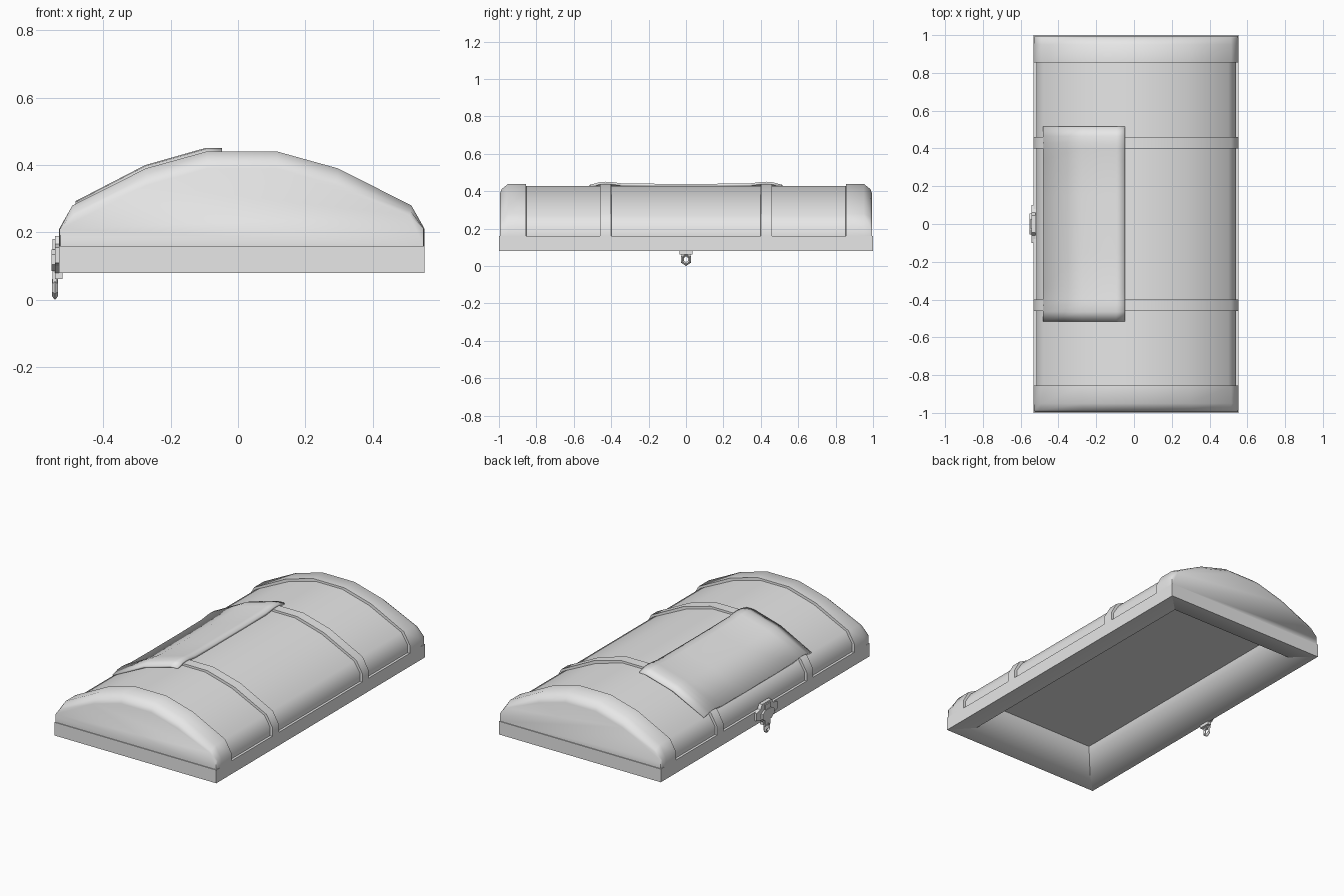
import bpy, bmesh, math

old = bpy.data.objects.get("Cube")
if old:
    bpy.data.objects.remove(old, do_unlink=True)

CX = 0.0115        # middle of the lid across x
HALF = 0.5425      # half of the lid's width
FRONT = -0.531     # side that carries the latch

grey = bpy.data.materials.new("light_grey")
grey.use_nodes = True
grey.diffuse_color = (0.8, 0.8, 0.8, 1)
grey.node_tree.nodes["Principled BSDF"].inputs["Base Color"].default_value = (0.8, 0.8, 0.8, 1)


def finish(name, bm, angle=0):
    """Turn a bmesh into a named, shaded object."""
    bmesh.ops.recalc_face_normals(bm, faces=bm.faces[:])
    mesh = bpy.data.meshes.new(name)
    bm.to_mesh(mesh)
    bm.free()
    obj = bpy.data.objects.new(name, mesh)
    bpy.context.collection.objects.link(obj)
    mesh.materials.append(grey)
    bpy.ops.object.select_all(action='DESELECT')
    obj.select_set(True)
    bpy.context.view_layer.objects.active = obj
    if angle:
        bpy.ops.object.shade_smooth_by_angle(angle=math.radians(angle))
    return obj


def loft(bm, sections, caps=False):
    """Skin a run of equal-length point rows."""
    rows = [[bm.verts.new(p) for p in row] for row in sections]
    for a, b in zip(rows, rows[1:]):
        for i in range(len(a) - 1):
            bm.faces.new((a[i], a[i + 1], b[i + 1], b[i]))
    if caps:
        bm.faces.new(rows[0])
        bm.faces.new(rows[-1])


def arch(y, side=0.0, drop=0.0):
    """Cross-section of the lid, pulled in at the sides and the crown."""
    half = [(HALF, 0.16, 0), (HALF, 0.21, 0), (0.503, 0.28, 0.6),
            (0.285, 0.39, 1), (0.105, 0.44, 1)]
    pts = [(h - side, z - drop * k) for h, z, k in half]
    return ([(CX - h, y, z) for h, z in pts]
            + [(CX + h, y, z) for h, z in reversed(pts)])


# Base frame with a hollow underside: rim, leaning inner walls and flat ceiling
bm = bmesh.new()
loops = []
for inset, z in [(0.03, 0.16), (0, 0.16), (0, 0.08), (0.12, 0.085), (0.17, 0.235)]:
    loops.append([bm.verts.new((CX + sx * (HALF - inset), sy * (1 - inset), z))
                  for sx, sy in [(-1, -1), (1, -1), (1, 1), (-1, 1)]])
for a, b in zip(loops, loops[1:]):
    for i in range(4):
        j = (i + 1) % 4
        bm.faces.new((a[i], a[j], b[j], b[i]))
bm.faces.new(loops[-1])
lip = loops[3]
for f in bm.faces:
    f.smooth = True
for e in bm.edges:
    e.smooth = all(v in lip for v in e.verts)
finish("base_frame", bm)

# Arched lid: rounded end bands, recessed panels and two raised straps
RECESS = (0.015, 0.012)
half_run = [(0.995, 0.004, 0.05), (0.985, 0.002, 0.028), (0.95, 0, 0), (0.855, 0, 0),
            (0.854, *RECESS), (0.461, *RECESS), (0.46, 0, 0), (0.4, 0, 0), (0.399, *RECESS)]
run = [(-y, s, d) for y, s, d in half_run] + half_run[::-1]
bm = bmesh.new()
loft(bm, [arch(*r) for r in run], caps=True)
finish("arched_lid", bm, 60)

# Cover sheet draped over the straps on the latch side
half_drape = [(0.515, 0.017), (0.465, 0.003), (0.43, 0), (0.395, 0.002), (0.34, 0.009), (0.15, 0.011)]
drape = [(-y, d) for y, d in half_drape] + half_drape[::-1]
sheet = [(-0.482, 0.293), (-0.275, 0.4), (-0.095, 0.451), (-0.047, 0.451)]
bm = bmesh.new()
loft(bm, [[(x, y, z - d) for x, z in sheet] for y, d in drape])
cover = finish("cover_sheet", bm, 60)
solid = cover.modifiers.new("thickness", 'SOLIDIFY')
solid.thickness = 0.014
solid.offset = -1 if cover.data.polygons[0].normal.z > 0 else 1


def plate(name, half, x0, x1):
    """Extrude a mirrored y-z outline along x."""
    outline = half + [(-y, z) for y, z in reversed(half)]
    bm = bmesh.new()
    face = bm.faces.new([bm.verts.new((x0, y, z)) for y, z in outline])
    moved = bmesh.ops.extrude_face_region(bm, geom=[face])["geom"]
    for v in moved:
        if isinstance(v, bmesh.types.BMVert):
            v.co.x = x1
    return finish(name, bm)


# Latch: stepped back plate, raised boss, hasp and pull ring
plate("latch_plate", [(0.045, 0.19), (0.06, 0.165), (0.1, 0.155), (0.1, 0.11),
                      (0.06, 0.1), (0.035, 0.08), (0.035, 0.062)], FRONT + 0.01, FRONT - 0.012)
plate("latch_boss", [(0.03, 0.15), (0.055, 0.135), (0.055, 0.105), (0.028, 0.085)],
      FRONT - 0.01, FRONT - 0.023)
plate("latch_hasp", [(0.024, 0.18), (0.024, 0.05)], FRONT - 0.006, FRONT - 0.019)

bpy.ops.mesh.primitive_torus_add(major_segments=6, minor_segments=4, major_radius=0.022,
                                 minor_radius=0.009, location=(FRONT - 0.012, 0, 0.036),
                                 rotation=(0, math.pi / 2, 0))
ring = bpy.context.object
ring.name = "pull_ring"
ring.scale = (1.16, 1, 1)
ring.data.materials.append(grey)
